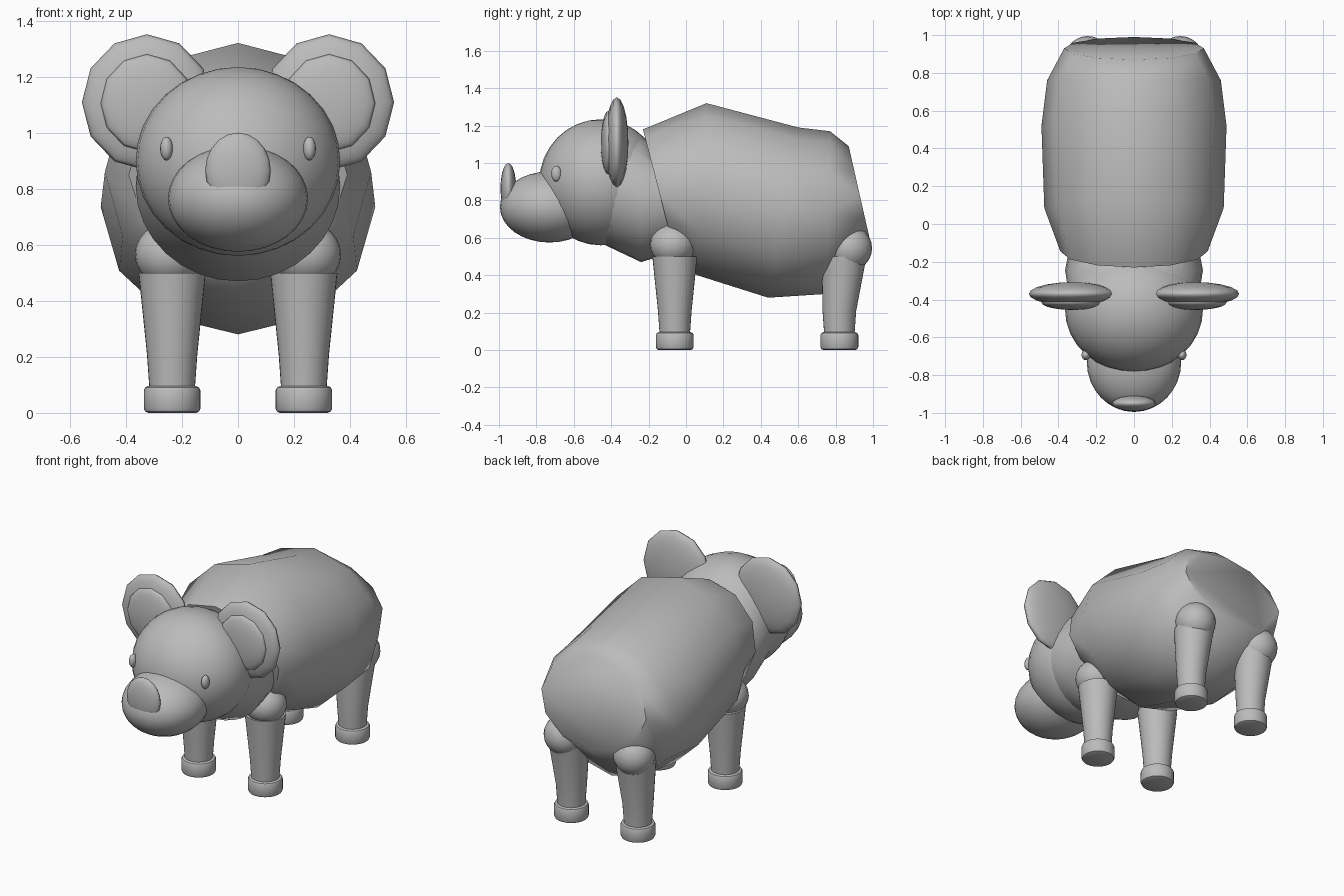
import bpy, bmesh, math
from mathutils import Vector

default = bpy.data.objects.get("Cube")
if default:
    bpy.data.objects.remove(default)

grey = bpy.data.materials.new("soft grey")
grey.use_nodes = True
COLOUR = (0.5, 0.5, 0.5, 1)
grey.diffuse_color = COLOUR
grey.node_tree.nodes["Principled BSDF"].inputs["Base Color"].default_value = COLOUR


def finish(obj, name, angle):
    obj.name = obj.data.name = name
    obj.data.materials.append(grey)
    bpy.ops.object.select_all(action='DESELECT')
    obj.select_set(True)
    bpy.context.view_layer.objects.active = obj
    bpy.ops.object.shade_smooth_by_angle(angle=math.radians(angle))
    return obj


def ellipsoid(name, centre, radii, segments=32, rings=16, turn=(0, 0, 0)):
    bpy.ops.mesh.primitive_uv_sphere_add(segments=segments, ring_count=rings,
                                         location=centre, rotation=turn)
    obj = bpy.context.object
    obj.scale = radii
    return finish(obj, name, 70)


def loft(name, rings, sides, angle=60):
    """Skin tilted elliptical rings, each (top point, bottom point, half width)."""
    bm = bmesh.new()
    loops = []
    for top, bottom, width in rings:
        top, bottom = Vector((0, *top)), Vector((0, *bottom))
        mid, half = (top + bottom) / 2, (top - bottom) / 2
        turns = [2 * math.pi * i / sides for i in range(sides)]
        loops.append([bm.verts.new(mid + half * math.cos(t) + Vector((width * math.sin(t), 0, 0)))
                      for t in turns])
    for a, b in zip(loops, loops[1:]):
        for i in range(sides):
            j = (i + 1) % sides
            bm.faces.new((a[i], a[j], b[j], b[i]))
    bm.faces.new(loops[0])
    bm.faces.new(loops[-1])
    bmesh.ops.recalc_face_normals(bm, faces=bm.faces)
    mesh = bpy.data.meshes.new(name)
    bm.to_mesh(mesh)
    bm.free()
    obj = bpy.data.objects.new(name, mesh)
    bpy.context.collection.objects.link(obj)
    return finish(obj, name, angle)


def leg_tube(name, x, sections):
    """Round leg from (y, z, radius) sections."""
    obj = loft(name, [((y + r, z), (y - r, z), r) for y, z, r in sections], 32, 40)
    obj.location.x = x


# Trunk and neck
loft("body", [((-0.23, 1.18), (-0.06, 0.52), 0.39),
              ((0.11, 1.32), (0.06, 0.40), 0.475),
              ((0.60, 1.19), (0.44, 0.28), 0.49),
              ((0.77, 1.17), (0.75, 0.30), 0.46),
              ((0.87, 1.09), (0.99, 0.56), 0.37)], 12)
loft("neck", [((-0.38, 1.19), (-0.43, 0.56), 0.34),
              ((-0.25, 1.15), (-0.24, 0.47), 0.365),
              ((-0.15, 1.08), (-0.08, 0.52), 0.34)], 32)

# Head
ellipsoid("head", (0, -0.455, 0.897), (0.365, 0.33, 0.337))
ellipsoid("snout", (0, -0.73, 0.765), (0.25, 0.265, 0.19))
ellipsoid("nose", (0, -0.95, 0.865), (0.117, 0.042, 0.135), 16, 10)

for side, label in ((1, "left"), (-1, "right")):
    ellipsoid(f"{label}_eye", (side * 0.255, -0.693, 0.943), (0.023, 0.028, 0.042), 16, 10)

    # Ears are faceted discs with a raised inner pad
    flat = (math.pi / 2, 0, 0)
    ellipsoid(f"{label}_ear", (side * 0.325, -0.37, 1.108), (0.232, 0.243, 0.062), 12, 10, flat)
    ellipsoid(f"{label}_inner_ear", (side * 0.325, -0.415, 1.105), (0.165, 0.175, 0.04), 12, 10, flat)

    # Legs with round joints and padded feet
    x = side * 0.235
    for end, y, top_y, joint in (("front", -0.06, -0.06, (-0.07, 0.565, 0.115)),
                                 ("back", 0.82, 0.845, (0.872, 0.545, 0.123))):
        leg_tube(f"{end}_{label}_leg", x,
                 [(y, 0.07, 0.08), (y, 0.21, 0.09), (top_y, 0.50, 0.12)])
        leg_tube(f"{end}_{label}_foot", x,
                 [(y, 0, 0.085), (y, 0.005, 0.096), (y, 0.016, 0.101),
                  (y, 0.08, 0.101), (y, 0.091, 0.096), (y, 0.096, 0.085)])
        jy, jz, jr = joint
        ellipsoid(f"{end}_{label}_joint", (side * 0.245, jy, jz), (0.123, 0.123, jr), 24, 12)
